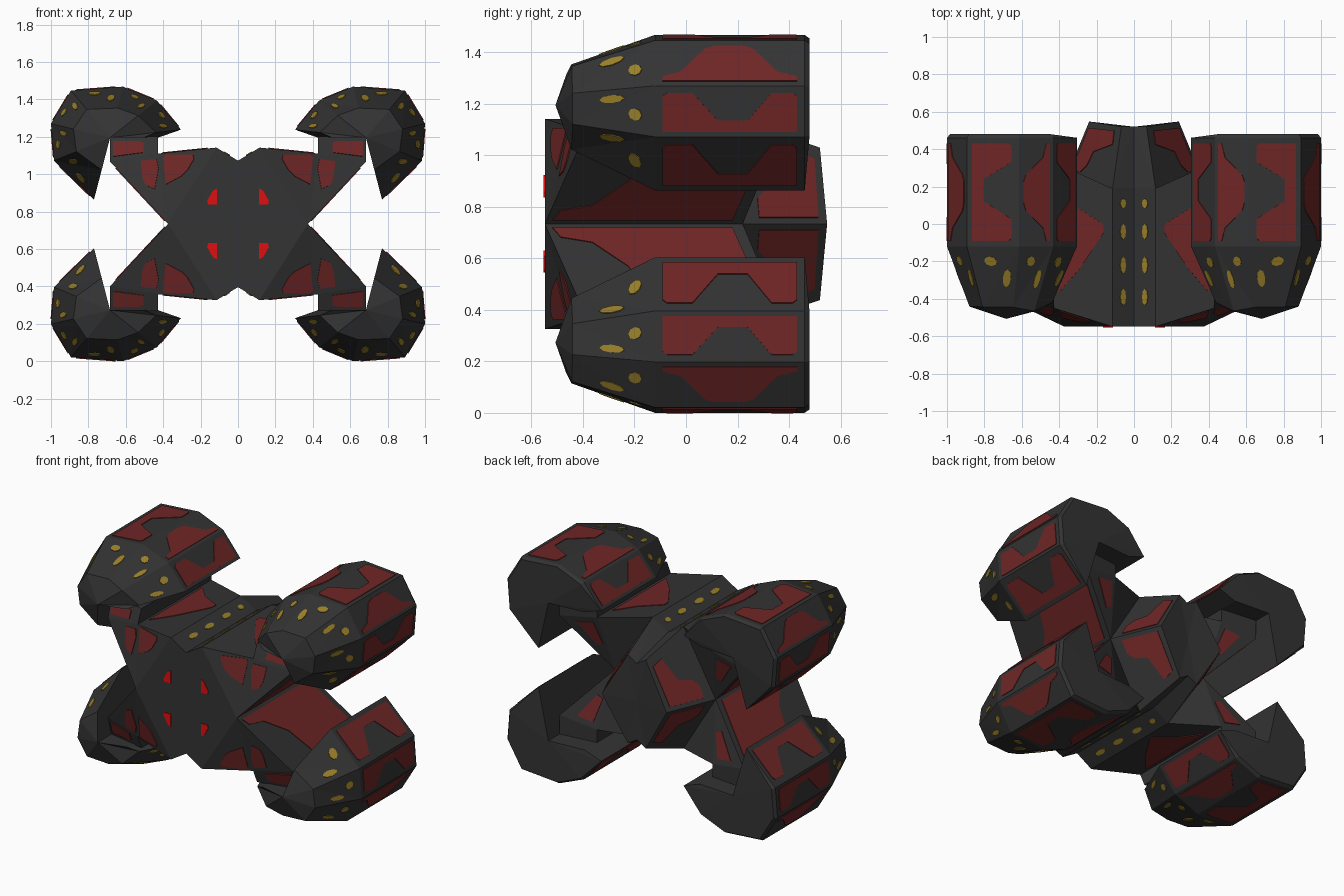
import bpy, bmesh, math
from mathutils import Vector as V

if "Cube" in bpy.data.objects:
    bpy.data.objects.remove(bpy.data.objects["Cube"])

ZC = 0.734  # height of the horizontal mirror plane


def material(name, rgb):
    m = bpy.data.materials.new(name)
    m.diffuse_color = (*rgb, 1)
    m.use_nodes = True
    m.node_tree.nodes["Principled BSDF"].inputs["Base Color"].default_value = m.diffuse_color
    return m


GREY = material("dark grey hull", (0.033, 0.033, 0.033))
RED = material("dull red panel", (0.160, 0.019, 0.019))
YELLOW = material("amber light", (0.33, 0.22, 0.022))
BRIGHT = material("bright red light", (0.74, 0.005, 0.005))


def build(name, faces, mat):
    """Mirror one quarter (list of point loops) left/right and up/down into one object."""
    bm = bmesh.new()
    for sx in (1, -1):
        for sz in (1, -1):
            for f in faces:
                pts = [(p[0] * sx, p[1], ZC + (p[2] - ZC) * sz) for p in f]
                bm.faces.new([bm.verts.new(p) for p in pts])
    bmesh.ops.remove_doubles(bm, verts=bm.verts, dist=0.0002)
    bmesh.ops.recalc_face_normals(bm, faces=bm.faces)
    me = bpy.data.meshes.new(name)
    bm.to_mesh(me)
    bm.free()
    me.materials.append(mat)
    ob = bpy.data.objects.new(name, me)
    bpy.context.collection.objects.link(ob)


def split(q):
    """Quad as two triangles along the 0-2 diagonal."""
    return [[q[0], q[1], q[2]], [q[0], q[2], q[3]]]


def plate(q, shape):
    """Thin plate lying on quad q; shape is a list of (u, v) in the quad."""
    p0, p1, p2, p3 = [V(p) for p in q]
    n = (p2 - p0).cross(p3 - p1).normalized() * 0.0045
    pts = []
    for u, v in shape:
        if u > v:
            pts.append(p0 + (p1 - p0) * u + (p2 - p1) * v)
        else:
            pts.append(p0 + (p3 - p0) * v + (p2 - p3) * u)
    a, b = [p + n for p in pts], [p - n for p in pts]
    k = len(pts)
    return [a, b[::-1]] + [[a[i], b[i], b[(i + 1) % k], a[(i + 1) % k]] for i in range(k)]


def oval(u, v, ru, rv):
    return [(u + ru * math.cos(t * math.pi / 4), v + rv * math.sin(t * math.pi / 4)) for t in range(8)]


def flip(shape):
    return [(u, 1 - v) for u, v in shape]


NOTCH = [(.05, .1), (.95, .1), (.95, .8), (.92, .86), (.78, .86), (.62, .32),
         (.42, .32), (.25, .86), (.08, .86), (.05, .8)]
HUMP = [(.05, .1), (.95, .1), (.95, .2), (.82, .3), (.66, .8), (.6, .87),
        (.4, .87), (.33, .8), (.17, .3), (.05, .2)]

# ---------- claw pods ----------
PROFILE = [(.305, 1.238), (.433, 1.393), (.615, 1.468), (.893, 1.447), (1.0, 1.27),
           (.984, 1.072), (.77, .864), (.684, 1.195), (.428, 1.195)]
SCALE = [.65, .6, .58, .6, .62, .6, .52, 0, .7]
FRONT_Y = [-.42, -.465, -.445, -.443, -.441, -.44, -.445, -.507, -.46]
IX, IZ = PROFILE[7]


def ring(scales, ys):
    return [V((IX + (x - IX) * s, y, IZ + (z - IZ) * s)) for (x, z), s, y in zip(PROFILE, scales, ys)]


nose = ring(SCALE, FRONT_Y)
shoulder = ring([1] * 9, [-.12] * 9)
rim = ring([1] * 9, [.46] * 9)
tail = ring([1 if i in (0, 6, 8) else .95 for i in range(9)],
            [.461 if i in (0, 6, 8) else .48 for i in range(9)])
pod, pod_panels, pod_lights = [], [], []
for i in range(9):
    j = (i + 1) % 9
    side = [shoulder[i], rim[i], rim[j], shoulder[j]]
    bevel = [shoulder[i], nose[i], nose[j], shoulder[j]]
    pod += split(side) + split(bevel) + split([rim[i], tail[i], tail[j], rim[j]])
    if i not in (6, 7):
        pod += [[nose[7], nose[i], nose[j]], [tail[7], tail[i], tail[j]]]
    if i < 6:
        shape = (NOTCH, HUMP, flip(NOTCH), HUMP, flip(NOTCH), flip(NOTCH))[i]
        if i == 3:
            shape = flip(HUMP)
        pod_panels += plate(side, shape)
        pod_lights += plate(bevel, oval(.52, .3, .15, .13))
        pod_lights += plate(bevel, oval(.24, .62, .08, .12))
build("claw_pods", pod, GREY)
build("claw_pod_panels", pod_panels, RED)
build("claw_pod_lights", pod_lights, YELLOW)

# ---------- hull with struts (one quarter, front and back outlines) ----------
#        ridge, strut outer, strut top outer, strut top inner, strut shoulder, crest, groove
XZ = [(.374, ZC), (.684, 1.067), (.684, 1.2), (.428, 1.2), (.428, 1.11), (.115, 1.142), (0, 1.072)]
F = [V((x, y, z)) for (x, z), y in zip(XZ, [-.548, -.40, -.36, -.41, -.45, -.548, -.548])]
B = [V((x, y, z)) for (x, z), y in zip(XZ, [.22, .36, .36, .33, .33, .19, .19])]
a2, f2, g2 = V((.24, .548, ZC)), V((.067, .52, 1.03)), V((0, .52, .99))

hull = [[V((0, -.548, ZC)), F[0], F[5], F[6]]]
for R in (F, B):
    hull += [[R[0], R[1], R[4]], [R[0], R[4], R[5]], [R[1], R[2], R[3], R[4]]]
sides = [[F[i], B[i], B[i + 1], F[i + 1]] for i in range(6)]
for q in sides:
    hull += split(q)
cone = [B[0], a2, f2, B[5]]
hull += split(cone) + split([B[5], f2, g2, B[6]])
c2 = V((0, .52, ZC))
hull += [[c2, a2, f2], [c2, f2, g2]]
build("hull", hull, GREY)

# ---------- red hull panels ----------
panels = plate(sides[0], [(.03, .05), (.94, .05), (.95, .9), (.36, .9), (.33, .5), (.2, .22), (.05, .16)])
panels += plate(sides[4], flip([(.85, .92), (.76, .6), (.72, .15), (.66, .15), (.35, .55), (.12, .92)]))
panels += plate(cone, [(.2, .08), (.9, .08), (.92, .85), (.7, .88), (.55, .5), (.32, .42), (.2, .3)])
panels += plate([F[1], F[4], F[3], F[2]], [(.06, .2), (.7, .2), (.7, .75), (.6, .82), (.06, .82)])


def tri_plate(a, b, c, pts):
    """Plate on triangle abc from front-view (x, z) points."""
    n = (b - a).cross(c - a)
    q = [V((x, a.y - (n.x * (x - a.x) + n.z * (z - a.z)) / n.y, z)) for x, z in pts]
    n = n.normalized() * .0045
    u, d = [p + n for p in q], [p - n for p in q]
    k = len(q)
    return [u, d[::-1]] + [[u[i], d[i], d[(i + 1) % k], u[(i + 1) % k]] for i in range(k)]


panels += tri_plate(F[0], F[1], F[4], [(.52, 1.07), (.435, 1.08), (.425, 1.03), (.445, .92), (.492, .94), (.51, .98)])
panels += tri_plate(F[0], F[4], F[5], [(.40, 1.09), (.385, 1.105), (.24, 1.105), (.235, 1.08), (.27, 1.02), (.30, .99), (.385, .945)])
# rear of the struts
panels += tri_plate(B[0], B[1], B[4], [(.57, 1.05), (.46, 1.07), (.42, .92), (.46, .90)])
build("hull_panels", panels, RED)

# ---------- front lights ----------
build("front_lights", tri_plate(F[0], F[5], F[6],
      [(.165, .858), (.134, .912), (.112, .923), (.112, .837), (.16, .837)]), BRIGHT)

# ---------- amber lights along the top and bottom grooves ----------
lights = []
for y, r in ((.11, .025), (-.04, .042), (-.22, .045), (-.39, .045)):
    lights += plate(sides[5], oval((y + .548) / .738, .48, r / .738, .13))
build("groove_lights", lights, YELLOW)
